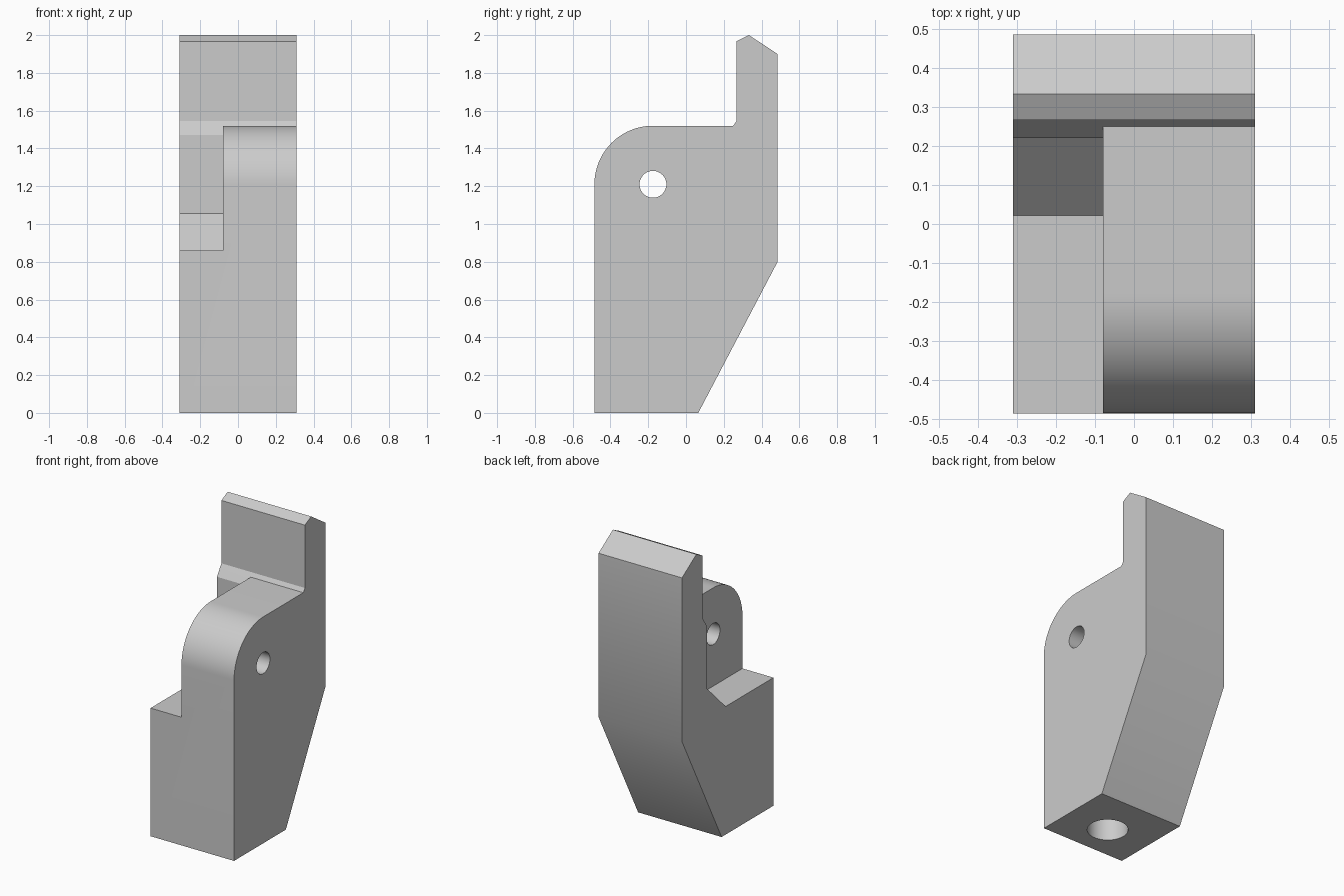
import bpy, bmesh, math

default = bpy.data.objects.get("Cube")
if default:
    bpy.data.objects.remove(default, do_unlink=True)

HALF = 0.31          # half the block width
STEP_X = -0.08       # side wall of the notch
PIVOT = (-0.175, 1.21)

grey = bpy.data.materials.new("plain grey")
grey.use_nodes = True
colour = (0.6, 0.6, 0.6, 1)
grey.diffuse_color = colour
grey.node_tree.nodes["Principled BSDF"].inputs["Base Color"].default_value = colour


def prism(name, points, x0, x1):
    """Extrude a side profile of (y, z) points from x0 to x1."""
    bm = bmesh.new()
    face = bm.faces.new([bm.verts.new((x0, y, z)) for y, z in points])
    moved = bmesh.ops.extrude_face_region(bm, geom=[face])["geom"]
    verts = [v for v in moved if isinstance(v, bmesh.types.BMVert)]
    bmesh.ops.translate(bm, verts=verts, vec=(x1 - x0, 0, 0))
    bmesh.ops.recalc_face_normals(bm, faces=bm.faces)
    mesh = bpy.data.meshes.new(name)
    bm.to_mesh(mesh)
    bm.free()
    mesh.materials.append(grey)
    obj = bpy.data.objects.new(name, mesh)
    bpy.context.collection.objects.link(obj)
    return obj


def drill(name, radius, depth, location, rotation=(0, 0, 0)):
    bpy.ops.mesh.primitive_cylinder_add(vertices=48, radius=radius, depth=depth,
                                        location=location, rotation=rotation)
    obj = bpy.context.object
    obj.name = name
    obj.data.materials.append(grey)
    return obj


# Block profile with a rounded front shoulder and a tall back plate
RADIUS = 0.31
arc = [(PIVOT[0] - RADIUS * math.sin(a), PIVOT[1] + RADIUS * math.cos(a))
       for a in (math.pi / 2 * i / 24 for i in range(25))]
profile = [(-0.485, 0), (0.065, 0), (0.485, 0.8), (0.485, 1.9), (0.333, 2.0),
           (0.267, 1.967), (0.267, 1.545), (0.25, 1.52)] + arc
body = prism("bracket_block", profile, -HALF, HALF)

# Side notch with a sloped inner corner
notch = prism("notch_cutter", [(-0.7, 0.86), (0.022, 0.86), (0.22, 1.055), (0.22, 1.472),
                               (0.25, 1.52), (0.25, 1.7), (-0.7, 1.7)], -0.6, STEP_X)

# Cross hole through the shoulder, blind hole in the base
pivot_hole = drill("pivot_hole_cutter", 0.071, 1, (0.2, *PIVOT), (0, math.pi / 2, 0))
base_hole = drill("base_hole_cutter", 0.125, 1.2, (0, -0.25, 0))

bpy.ops.object.select_all(action='DESELECT')
body.select_set(True)
bpy.context.view_layer.objects.active = body
for cutter in (notch, pivot_hole, base_hole):
    mod = body.modifiers.new(cutter.name, 'BOOLEAN')
    mod.operation = 'DIFFERENCE'
    mod.solver = 'EXACT'
    mod.object = cutter
    bpy.ops.object.modifier_apply(modifier=mod.name)
    bpy.data.objects.remove(cutter, do_unlink=True)

bpy.ops.object.shade_smooth_by_angle(angle=math.radians(30))
